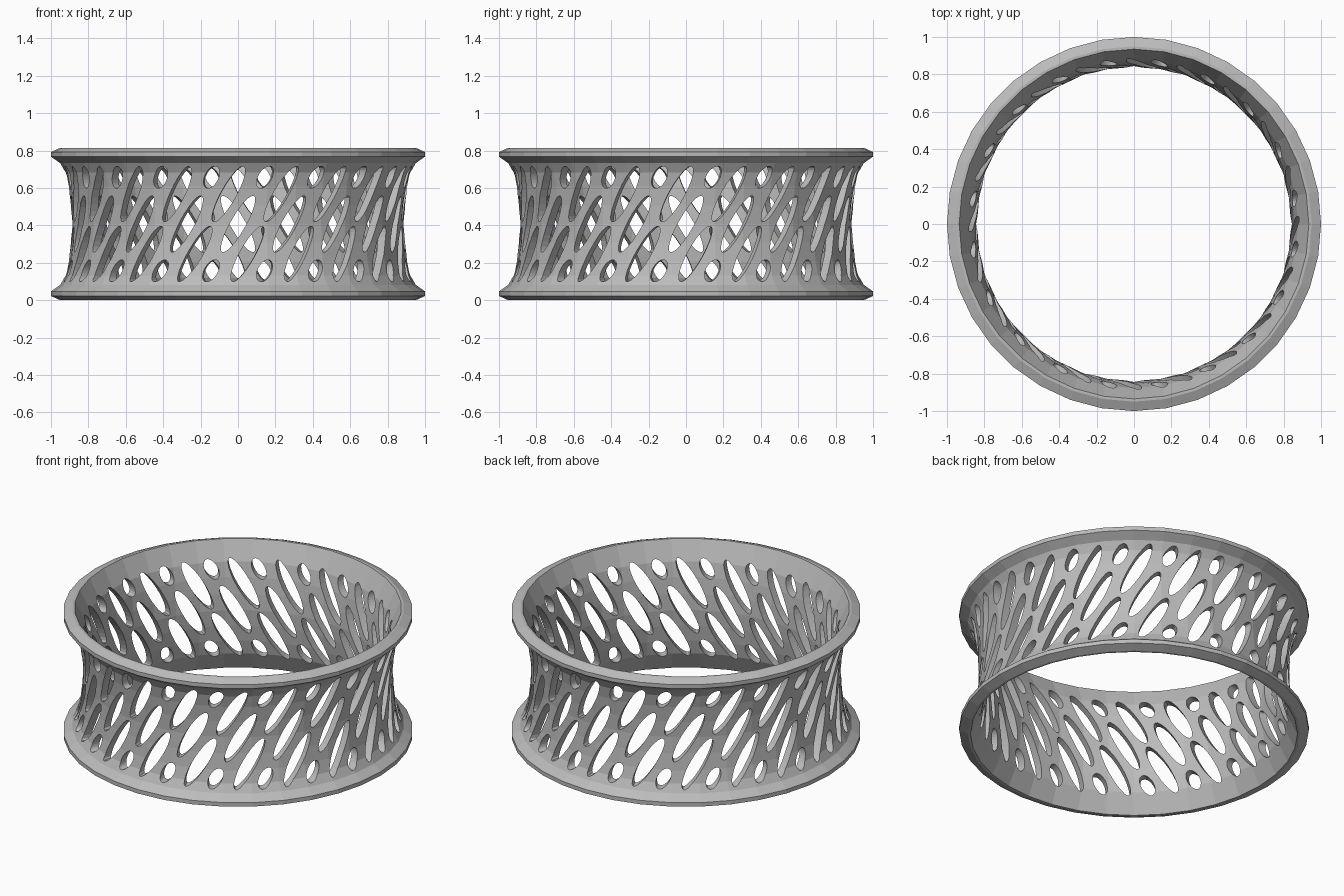
import bpy, bmesh, math
from mathutils import Matrix, Vector

cube = bpy.data.objects.get("Cube")
if cube:
    bpy.data.objects.remove(cube, do_unlink=True)

MID = 0.4075          # half of the ring height
SIDES = 36            # facets around the ring
COUNT = 20            # hole pattern repeats
SLANT = 0.57          # sideways shift per unit of height
HOLE_RADIUS = 0.9     # radius on which the holes are laid out


def make_object(name, bm):
    bmesh.ops.recalc_face_normals(bm, faces=bm.faces)
    mesh = bpy.data.meshes.new(name)
    bm.to_mesh(mesh)
    bm.free()
    obj = bpy.data.objects.new(name, mesh)
    bpy.context.collection.objects.link(obj)
    return obj


# Grey material
grey = bpy.data.materials.new("mid_grey")
grey.use_nodes = True
grey.diffuse_color = (0.5, 0.5, 0.5, 1)
grey.node_tree.nodes["Principled BSDF"].inputs["Base Color"].default_value = (0.5, 0.5, 0.5, 1)

# Waisted ring: half profile as (radius, height above the middle), mirrored
outer = [(0.888, 0.0), (0.893, 0.1), (0.905, 0.2), (0.922, 0.275), (0.95, 0.325),
         (1.0, 0.36), (1.0, 0.385), (0.95, MID)]
inner = [(0.935, MID), (0.877, 0.29), (0.858, 0.2), (0.846, 0.1), (0.84, 0.0)]
half = outer + inner
lower = [(r, -h) for r, h in reversed(half) if h > 0]
profile = half + lower

bm = bmesh.new()
rings = []
for i in range(SIDES):
    a = math.tau * i / SIDES
    rings.append([bm.verts.new((r * math.cos(a), r * math.sin(a), MID + h)) for r, h in profile])
for i in range(SIDES):
    a, b = rings[i], rings[(i + 1) % SIDES]
    for j in range(len(profile)):
        k = (j + 1) % len(profile)
        bm.faces.new((a[j], b[j], b[k], a[k]))
ring = make_object("openwork_ring", bm)
ring.data.materials.append(grey)

# Slanted oval cutters in staggered columns: (half step, height offset, half height, half width)
rows = [(0, 0.25, 0.056, 0.036), (0, 0.0, 0.15, 0.04), (0, -0.25, 0.056, 0.036),
        (1, 0.16, 0.147, 0.04), (1, -0.16, 0.147, 0.04)]
tilt = math.atan(SLANT)


def add_cutter(bm, angle, height, half_height, half_width):
    long_radius = half_height / math.cos(tilt)
    loops = []
    for radius in (0.75, 1.1):
        loop = []
        for i in range(24):
            t = math.tau * i / 24
            u, v = half_width * math.cos(t), long_radius * math.sin(t)
            x = u * math.cos(tilt) + v * math.sin(tilt)
            z = v * math.cos(tilt) - u * math.sin(tilt)
            # front of the ring faces -y, x runs along the tangent
            p = Matrix.Rotation(angle, 3, 'Z') @ Vector((x, -radius, MID + height + z))
            loop.append(bm.verts.new(p))
        loops.append(loop)
    a, b = loops
    bm.faces.new(a)
    bm.faces.new(list(reversed(b)))
    for i in range(24):
        k = (i + 1) % 24
        bm.faces.new((a[k], a[i], b[i], b[k]))


bm = bmesh.new()
step = math.tau / COUNT
for n in range(COUNT):
    for shift, height, hh, hw in rows:
        angle = step * (n + shift / 2) + height * SLANT / HOLE_RADIUS
        add_cutter(bm, angle, height, hh, hw)
cutters = make_object("hole_cutters", bm)
cutters.hide_render = True

# Cut the holes and drop the helper
cut = ring.modifiers.new("holes", 'BOOLEAN')
cut.operation = 'DIFFERENCE'
cut.solver = 'EXACT'
cut.object = cutters
bpy.context.view_layer.objects.active = ring
ring.select_set(True)
bpy.ops.object.modifier_apply(modifier=cut.name)
bpy.data.objects.remove(cutters, do_unlink=True)

# Keep one material on every face
ring.data.materials.clear()
ring.data.materials.append(grey)
for face in ring.data.polygons:
    face.material_index = 0
